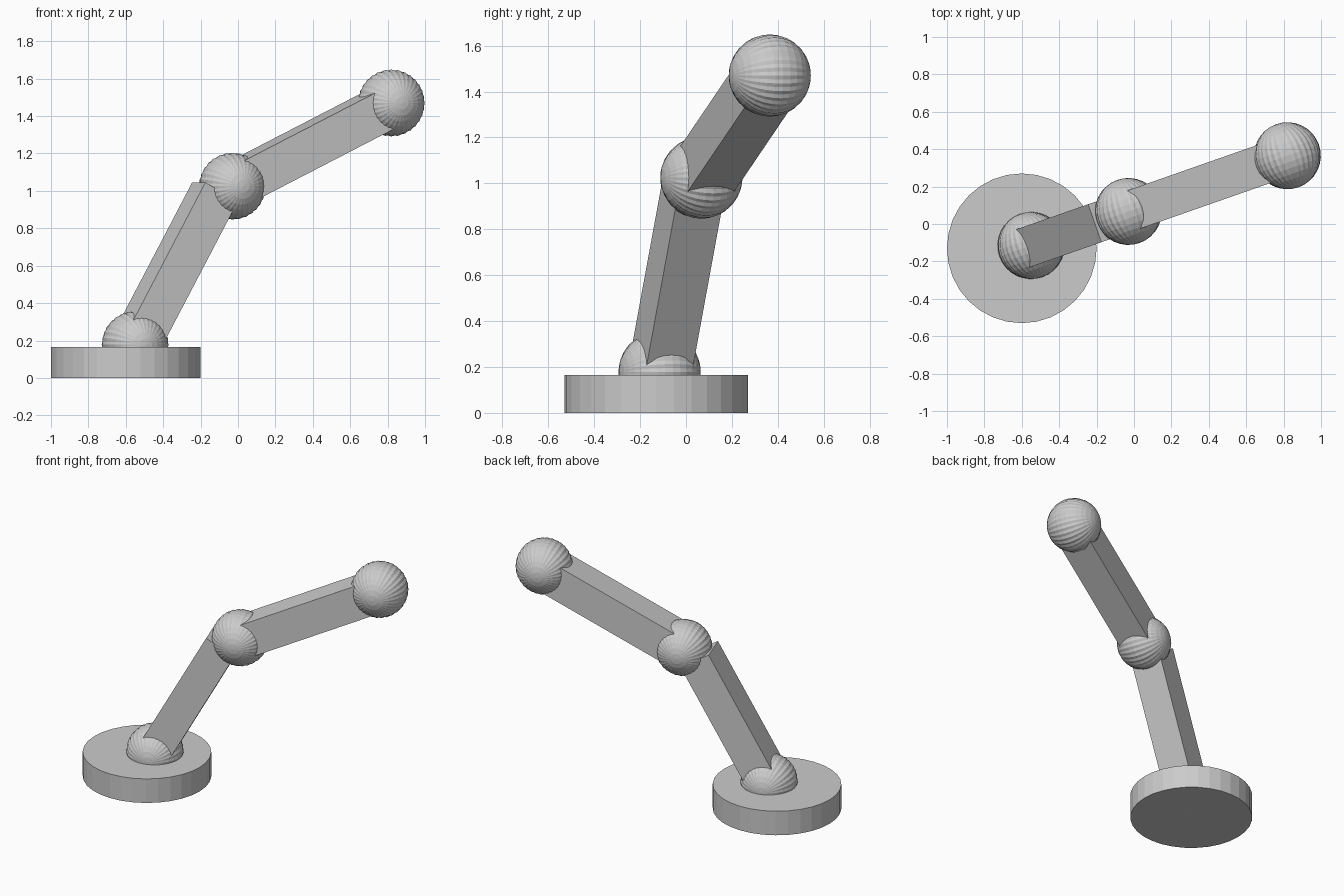
import bpy, bmesh
from math import radians, cos, sin, atan2
from mathutils import Matrix, Vector

if "Cube" in bpy.data.objects:
    bpy.data.objects.remove(bpy.data.objects["Cube"])

YAW = radians(19.3)          # direction the whole arm points in


def add_object(name, bm, matrix):
    bmesh.ops.recalc_face_normals(bm, faces=bm.faces)
    mesh = bpy.data.meshes.new(name)
    bm.to_mesh(mesh)
    bm.free()
    obj = bpy.data.objects.new(name, mesh)
    obj.matrix_world = matrix
    bpy.context.collection.objects.link(obj)
    return obj


def ribbed_joint(name, centre):
    # Ball with its pole on the hinge axis and 32 fine ribs
    bm = bmesh.new()
    bmesh.ops.create_uvsphere(bm, u_segments=64, v_segments=16, radius=0.179)
    step = radians(360 / 64)
    for v in bm.verts:
        if v.co.xy.length > 0.001 and round(atan2(v.co.y, v.co.x) / step) % 2:
            v.co.x *= 0.977
            v.co.y *= 0.977
    add_object(name, bm, Matrix.Translation(centre)
               @ Matrix.Rotation(YAW, 4, 'Z') @ Matrix.Rotation(radians(90), 4, 'X'))


def link_bar(name, start, pitch, length, height):
    # Square bar running from a joint centre along the pitched direction
    bm = bmesh.new()
    bmesh.ops.create_cube(bm, size=1)
    bmesh.ops.translate(bm, verts=bm.verts, vec=(0.5, 0, 0))
    bmesh.ops.scale(bm, verts=bm.verts, vec=(length, 0.215, height))
    add_object(name, bm, Matrix.Translation(start)
               @ Matrix.Rotation(YAW, 4, 'Z') @ Matrix.Rotation(-radians(pitch), 4, 'Y'))


# Round base plate
bm = bmesh.new()
bmesh.ops.create_cone(bm, cap_ends=True, segments=32, radius1=0.4, radius2=0.4, depth=0.165)
add_object("base_plate", bm, Matrix.Translation((-0.6, -0.13, 0.0825)))

# Joint centres along the arm
shoulder = Vector((-0.55, -0.115, 0.178))
elbow = Vector((-0.03, 0.067, 1.025))
wrist = Vector((0.82, 0.365, 1.47))

for name, centre in (("shoulder_joint", shoulder), ("elbow_joint", elbow), ("wrist_joint", wrist)):
    ribbed_joint(name, centre)

# Two arm links
link_bar("lower_arm", shoulder, 61, 0.933, 0.21)
link_bar("upper_arm", elbow, 26, 0.935, 0.22)
